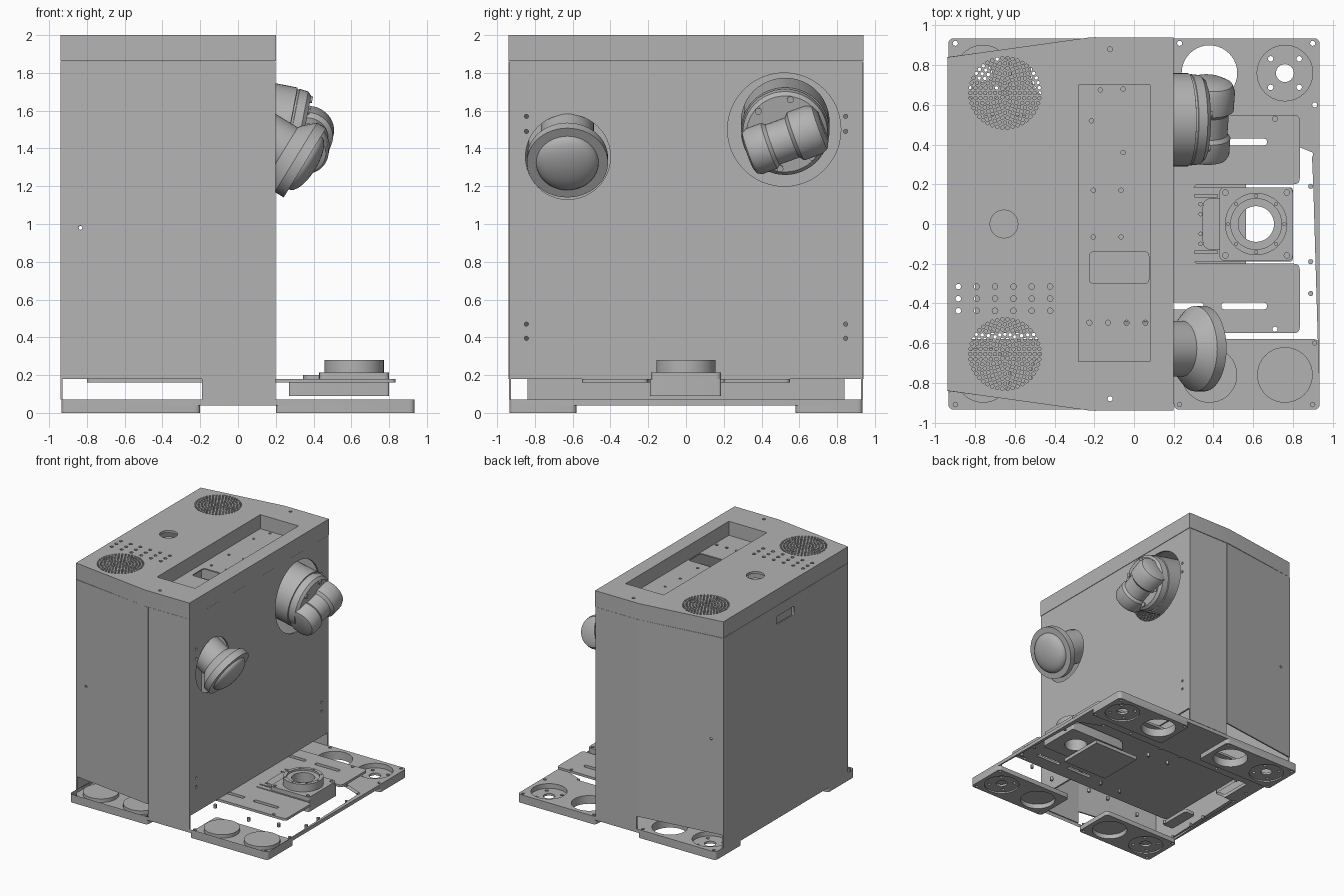
import bpy, bmesh, math
from mathutils import Matrix, Vector

cube = bpy.data.objects.get("Cube")
if cube:
    bpy.data.objects.remove(cube)

grey = bpy.data.materials.new("machine_grey")
grey.use_nodes = True
GREY = (0.45, 0.45, 0.45, 1)
grey.diffuse_color = GREY
grey.node_tree.nodes["Principled BSDF"].inputs["Base Color"].default_value = GREY
parts = []


def circle(x, y, r, n=12):
    return [(x + r * math.cos(math.tau * i / n), y + r * math.sin(math.tau * i / n)) for i in range(n)]


def rounded(pts, r, steps=4):
    """Polygon with its corners rounded off."""
    out = []
    for i, p in enumerate(pts):
        p, a, b = Vector(p), Vector(pts[i - 1]), Vector(pts[(i + 1) % len(pts)])
        a, b = p + (a - p).normalized() * r, p + (b - p).normalized() * r
        for k in range(steps + 1):
            t = k / steps
            out.append(tuple(a * (1 - t) ** 2 + p * 2 * t * (1 - t) + b * t ** 2))
    return out


def box(x0, x1, y0, y1, r=0.0):
    pts = [(x0, y0), (x1, y0), (x1, y1), (x0, y1)]
    return rounded(pts, r) if r else pts


def add_mesh(name, mesh, matrix):
    bm = bmesh.new()
    bm.from_mesh(mesh)
    bmesh.ops.remove_doubles(bm, verts=bm.verts, dist=0.0001)
    bmesh.ops.recalc_face_normals(bm, faces=bm.faces)
    bm.to_mesh(mesh)
    bm.free()
    mesh.transform(matrix)
    mesh.name = name
    mesh.materials.clear()
    mesh.materials.append(grey)
    ob = bpy.data.objects.new(name, mesh)
    bpy.context.collection.objects.link(ob)
    parts.append(ob)


def plate(name, outline, z0, z1, holes=(), matrix=Matrix()):
    """Flat sheet with cut-outs, made from a filled and extruded outline."""
    cu = bpy.data.curves.new(name, "CURVE")
    cu.dimensions, cu.fill_mode = "2D", "BOTH"
    cu.extrude = (z1 - z0) / 2
    for loop in [outline, *holes]:
        sp = cu.splines.new("POLY")
        sp.points.add(len(loop) - 1)
        for pt, (x, y) in zip(sp.points, loop):
            pt.co = (x, y, 0, 1)
        sp.use_cyclic_u = True
    tmp = bpy.data.objects.new(name + "_outline", cu)
    mesh = bpy.data.meshes.new_from_object(tmp)
    bpy.data.objects.remove(tmp)
    add_mesh(name, mesh, matrix @ Matrix.Translation((0, 0, (z0 + z1) / 2)))


def lathe(name, profile, origin, axis, n=48):
    """Revolve (radius, height) points about an axis."""
    bm = bmesh.new()
    rings = [[bm.verts.new((*p, h)) for p in circle(0, 0, max(r, 0.0005), n)] for r, h in profile]
    for a, b in zip(rings, rings[1:]):
        for i in range(n):
            bm.faces.new((a[i], a[(i + 1) % n], b[(i + 1) % n], b[i]))
    bm.faces.new(rings[0])
    bm.faces.new(rings[-1])
    mesh = bpy.data.meshes.new(name)
    bm.to_mesh(mesh)
    bm.free()
    turn = Vector(axis).to_track_quat("Z", "Y").to_matrix().to_4x4()
    add_mesh(name, mesh, Matrix.Translation(origin) @ turn)


def frame(origin, u, v):
    """Matrix placing local x, y along u, v."""
    u, v = Vector(u).normalized(), Vector(v).normalized()
    m = Matrix((u, v, u.cross(v))).transposed().to_4x4()
    return Matrix.Translation(origin) @ m


SIGNS = (-1, 1)
QUADS = [(sx, sy) for sx in SIGNS for sy in SIGNS]

# Base plate with wheel openings, service cut-outs and bolt holes
wheel_holes = [circle(sx * 0.38, sy * 0.76, 0.14, 40) for sx, sy in QUADS]
wheel_holes += [circle(sx * 0.76, sy * 0.76, 0.14, 40) for sx, sy in QUADS]
small = [circle(sx * x, sy * y, 0.013) for sx, sy in QUADS
         for x, y in ((0.9, 0.91), (0.91, 0.6), (0.23, 0.91), (0.89, 0.35), (0.89, 0.19),
                      (0.1, 0.45), (0.1, 0.3), (0.7, 0.45), (0.45, 0.5))]
cuts = [box(-0.8, -0.7, s * 0.33 - 0.14, s * 0.33 + 0.14, 0.02) for s in SIGNS]
cuts += [box(0.14, 0.565, -0.2, 0.2)]
plate("base_plate", box(-0.935, 0.935, -0.935, 0.935, 0.03), 0.04, 0.07, wheel_holes + small + cuts)

# Corner pads and recessed caster seats
for sx, sy in QUADS:
    m = Matrix.Diagonal((sx, sy, 1, 1))
    plate("corner_pad", box(0.2, 0.935, 0.58, 0.935, 0.03), 0, 0.04,
          [circle(0.38, 0.76, 0.14, 40), circle(0.76, 0.76, 0.14, 40),
           circle(0.9, 0.91, 0.013), circle(0.91, 0.6, 0.013), circle(0.23, 0.91, 0.013)], m)
    bolts = [circle(0.76 + a * 0.072, 0.76 + b * 0.072, 0.014) for a, b in QUADS]
    plate("caster_seat", circle(0.76, 0.76, 0.141, 40), 0.012, 0.03,
          [circle(0.76, 0.76, 0.045, 24)] + bolts, m)

# Raised mounting sheet with a notch around the turntable
sheet = [(-0.8, -0.55), (0.835, -0.55), (0.835, -0.2), (0.3, -0.2),
         (0.3, 0.2), (0.835, 0.2), (0.835, 0.55), (-0.8, 0.55)]
slots = [box(a, b, s * 0.413 - 0.017, s * 0.413 + 0.017, 0.016)
         for s in SIGNS for a, b in ((0.44, 0.67), (0.12, 0.35))]
plate("mounting_sheet", rounded(sheet, 0.03), 0.16, 0.18,
      slots + [circle(0.71, s * 0.53, 0.013) for s in SIGNS])

# Turntable unit: carrier, flange, ring and fittings
CX = 0.615
bore = [circle(CX, 0, 0.09, 40)]
corner = [circle(CX + a * 0.155, b * 0.158, 0.014) for a, b in QUADS]
carrier_slots = [box(0.305, 0.42, s * 0.143 - 0.006, s * 0.143 + 0.006) for s in SIGNS]
carrier_dots = [circle(0.335, 0.05 * k, 0.009) for k in (-2, -1, 1, 2)]
plate("turntable_carrier", box(0.27, 0.8, -0.19, 0.185, 0.015), 0.09, 0.18,
      bore + carrier_slots + carrier_dots)
plate("turntable_step", box(0.345, 0.8, -0.13, 0.13, 0.05), 0.18, 0.2, bore)
plate("turntable_flange", rounded([(CX + 0.185 * c, 0.185 * s) for c, s in
      ((-1, -1), (1, -1), (1, 1), (-1, 1))], 0.03), 0.18, 0.215, bore + corner)
ring_bolts = [circle(*circle(CX, 0, 0.142, 8)[k], 0.008, 8) for k in range(8)]
plate("turntable_ring", circle(CX, 0, 0.157, 48), 0.215, 0.28, [circle(CX, 0, 0.128, 48)] + ring_bolts)
plate("turntable_inner_ring", circle(CX, 0, 0.129, 48), 0.215, 0.265, bore)

# Thin cabinet walls, open at the bottom
wall_bolts = [circle(s * 0.845, z, 0.011) for s in SIGNS for z in (1.57, 1.49, 0.47, 0.395)]
plate("arm_wall", box(-0.935, 0.935, 0.18, 1.86), -0.015, 0,
      wall_bolts + [circle(0.52, 1.5, 0.3, 48), circle(-0.625, 1.355, 0.225, 48)],
      frame((0.198, 0, 0), (0, 1, 0), (0, 0, 1)))
plate("rear_wall", box(-0.84, 0.84, 0.07, 1.86), 0, 0.012,
      [box(-0.12, 0.12, 1.7, 1.77, 0.02)], frame((-0.94, 0, 0), (0, 1, 0), (0, 0, 1)))
plate("grip_backing", box(-0.13, 0.13, 1.68, 1.79), 0.03, 0.04, (),
      frame((-0.94, 0, 0), (0, 1, 0), (0, 0, 1)))
for s in SIGNS:
    plate("side_wall", box(-0.19, 0.198, 0.07, 1.86), -0.006, 0.006, (),
          frame((0, s * 0.932, 0), (1, 0, 0), (0, 0, 1)))
    slope = Vector((-0.75, -s * 0.1, 0))
    plate("slanted_wall", box(0, slope.length, 0.18, 1.86), -0.006, 0.006,
          [circle(0.65, 0.98, 0.011)], frame((-0.19, s * 0.935, 0), slope, (0, 0, 1)))

# Lid: skirt and roof with speaker grilles, vents and a service opening
lid = [(0.2, -0.94), (0.2, 0.94), (-0.22, 0.94), (-0.94, 0.84), (-0.94, -0.84), (-0.22, -0.94)]
inner = [(x - math.copysign(0.015, x) if abs(x) != 0.22 else x, y - math.copysign(0.015, y)) for x, y in lid]
plate("lid_skirt", lid, 1.862, 1.98, [inner])
grilles = []
for y in (-0.655, 0.66):
    grilles.append(circle(-0.65, y, 0.009, 8))
    for k in range(1, 8):
        grilles += [circle(*p, 0.009, 8) for p in circle(-0.65, y, 0.025 * k, 6 * k)]
vents = [circle(-0.885 + 0.0925 * i, -0.315 - 0.061 * j, 0.014) for i in range(6) for j in range(3)]
service = box(-0.28, 0.08, -0.692, 0.7)
plate("lid_roof", lid, 1.98, 2.0, grilles + vents + [service, circle(-0.655, 0, 0.07, 32)]
      + [circle(-0.12, s * 0.88, 0.013) for s in SIGNS])

# Service tray under the opening
tray_holes = [circle(x, y, 0.011) for x, y in ((-0.17, 0.675), (-0.055, 0.68), (-0.215, 0.52),
              (-0.055, 0.36), (-0.205, 0.17), (-0.065, 0.17), (-0.205, -0.065), (-0.065, -0.065))]
tray_holes += [circle(-0.225 + 0.094 * k, -0.497, 0.013) for k in range(4)]
plate("service_tray", box(-0.3, 0.1, -0.71, 0.72), 1.87, 1.88,
      tray_holes + [box(-0.225, 0.075, -0.3, -0.14, 0.025)])
plate("service_tray_rim", box(-0.292, 0.092, -0.704, 0.712), 1.88, 1.98, [service])
plate("service_box_floor", box(-0.26, 0.1, -0.34, -0.1), 1.76, 1.77)
plate("round_port_floor", circle(-0.655, 0, 0.085, 32), 1.93, 1.94)

# Domed head on a slanted neck
dome = [(0.165 * math.cos(t), 0.04 + 0.065 * math.sin(t)) for t in [math.pi / 16 * k for k in range(9)]]
lathe("domed_head", [(0.14, -0.42), (0.14, -0.09), (0.155, -0.08), (0.215, -0.015), (0.215, 0.04),
                     *dome], (0.32, -0.628, 1.345), (0.85, 0, -0.52))

# Jointed arm: shoulder housing and cross-lying elbow
AXIS = Vector((0.98, 0, -0.19)).normalized()
CENTRE = Vector((0.28, 0.525, 1.49))
lathe("shoulder_housing", [(0.21, -0.3), (0.235, -0.28), (0.235, -0.01), (0.226, -0.008), (0.226, 0.002),
                           (0.23, 0.004), (0.225, 0.05), (0.205, 0.07)], CENTRE, AXIS)
cross = Vector((0, math.cos(0.36), math.sin(0.36)))
cross = (cross - AXIS * cross.dot(AXIS)).normalized()
lathe("elbow", [(0.085, -0.21), (0.115, -0.2), (0.128, -0.175), (0.128, -0.09), (0.112, -0.07),
                (0.112, 0.04), (0.135, 0.06), (0.135, 0.16), (0.12, 0.195), (0.08, 0.215)],
      CENTRE + AXIS * 0.085 + Vector((0, 0, -0.03)), cross)
side = AXIS.cross(cross)
for a, b in QUADS:
    lathe("housing_bolt", [(0.018, 0), (0.018, 0.012)],
          CENTRE + AXIS * 0.068 + cross * a * 0.09 + side * b * 0.165, AXIS, 12)

# Smooth the round surfaces, keep edges sharp
bpy.ops.object.select_all(action="DESELECT")
for ob in parts:
    ob.select_set(True)
bpy.context.view_layer.objects.active = parts[0]
bpy.ops.object.shade_smooth_by_angle(angle=math.radians(30))
